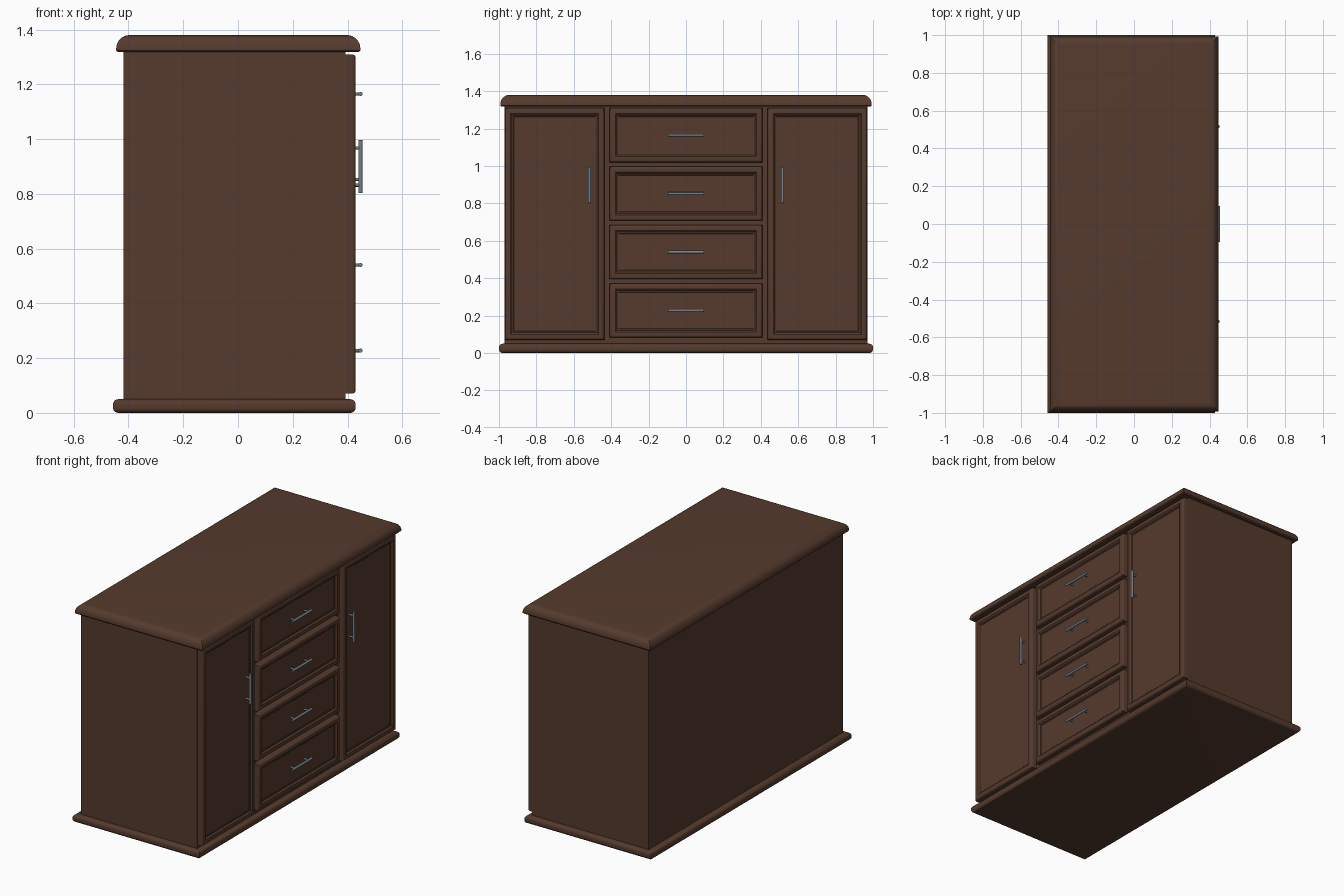
import bpy, bmesh, math
from mathutils import Vector

if "Cube" in bpy.data.objects:
    bpy.data.objects.remove(bpy.data.objects["Cube"])


def material(name, rgb):
    m = bpy.data.materials.new(name)
    m.diffuse_color = (*rgb, 1)
    m.use_nodes = True
    m.node_tree.nodes["Principled BSDF"].inputs["Base Color"].default_value = m.diffuse_color
    return m


WOOD = material("dark brown wood", (0.092, 0.043, 0.027))
STEEL = material("grey steel", (0.17, 0.22, 0.25))


def finish(bm, name, mat):
    bmesh.ops.recalc_face_normals(bm, faces=bm.faces[:])
    me = bpy.data.meshes.new(name)
    bm.to_mesh(me)
    bm.free()
    me.materials.append(mat)
    ob = bpy.data.objects.new(name, me)
    bpy.context.collection.objects.link(ob)
    bpy.ops.object.select_all(action='DESELECT')
    ob.select_set(True)
    bpy.context.view_layer.objects.active = ob
    bpy.ops.object.shade_smooth_by_angle(angle=math.radians(32))
    return ob


def moulded(name, u0, u1, v0, v1, profile, along='z'):
    """Rectangle swept through (inset, height) steps, giving mitred moulded edges."""
    bm = bmesh.new()
    rings = []
    for i, h in profile:
        pts = [(u0 + i, v0 + i), (u1 - i, v0 + i), (u1 - i, v1 - i), (u0 + i, v1 - i)]
        rings.append([bm.verts.new((u, v, h) if along == 'z' else (h, u, v)) for u, v in pts])
    for a, b in zip(rings, rings[1:]):
        for k in range(4):
            bm.faces.new((a[k], a[(k + 1) % 4], b[(k + 1) % 4], b[k]))
    bm.faces.new(rings[0])
    bm.faces.new(rings[-1])
    return finish(bm, name, WOOD)


def arc(r, ci, ch, a0, a1, n=6):
    """Quarter-round steps: inset measured inwards, height upwards."""
    out = []
    for k in range(n + 1):
        a = math.radians(a0 + (a1 - a0) * k / n)
        out.append((ci - r * math.cos(a), ch + r * math.sin(a)))
    return out


def rod(bm, p, q, r):
    p, q = Vector(p), Vector(q)
    d = q - p
    mat = d.to_track_quat('Z', 'Y').to_matrix().to_4x4()
    mat.translation = (p + q) / 2
    bmesh.ops.create_cone(bm, cap_ends=True, segments=16, radius1=r, radius2=r,
                          depth=d.length, matrix=mat)


def handle(name, y, z, direction):
    bm = bmesh.new()
    c, d = Vector((0.4475, y, z)), Vector(direction)
    rod(bm, c - d * 0.096, c + d * 0.096, 0.0075)
    for s in (-1, 1):
        foot = c + d * (0.068 * s)
        rod(bm, foot - Vector((0.035, 0, 0)), foot, 0.006)
    finish(bm, name, STEEL)


# Carcass
moulded("carcass", -0.418, 0.393, -0.97, 0.97, [(0, 0.04), (0, 1.33)])

# Plinth with rounded edge
R = 0.02
moulded("plinth", -0.457, 0.43, -1.0, 1.0,
        arc(R, R, R, -90, 0) + arc(R, R, 0.05 - R, 0, 90))

# Top board with large quarter-round upper edge
moulded("top_board", -0.445, 0.447, -0.993, 0.993,
        [(0.006, 1.318), (0, 1.324)] + arc(0.049, 0.049, 1.331, 0, 90, 8))

# Front panels: rounded frame, stepped and recessed field
FRONT = ([(0, 0.392)] + arc(0.014, 0.014, 0.416, 0, 90, 4) +
         [(0.030, 0.430), (0.036, 0.426), (0.039, 0.420), (0.046, 0.420), (0.048, 0.418)])

# Doors, mirrored left and right
for side, s in (("left", -1), ("right", 1)):
    a, b = sorted((s * 0.437, s * 0.968))
    moulded(side + "_door", a, b, 0.07, 1.31, FRONT, 'x')
    handle(side + "_door_handle", s * 0.516, 0.90, (0, 0, 1))

# Four drawers
for k in range(4):
    z = 1.165 - 0.3125 * k
    moulded("drawer_%d" % (k + 1), -0.408, 0.408, z - 0.145, z + 0.145, FRONT, 'x')
    handle("drawer_handle_%d" % (k + 1), 0, z, (0, 1, 0))
